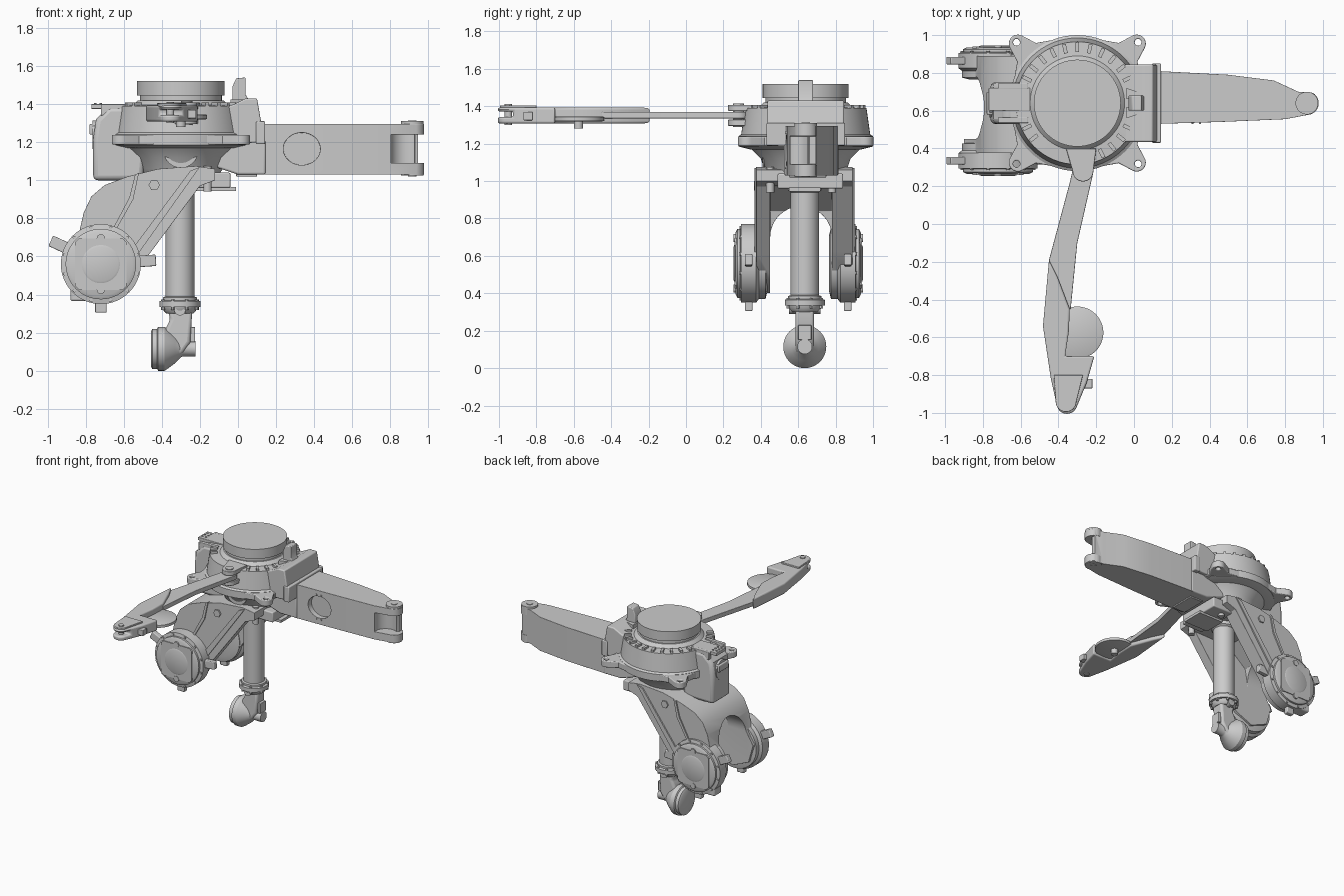
import bpy, bmesh, math
from mathutils import Vector

if "Cube" in bpy.data.objects:
    bpy.data.objects.remove(bpy.data.objects["Cube"])

HX, HY = -0.30, 0.64          # hub axis
MAP = {'x': lambda a, b, t: (t, a, b), 'y': lambda a, b, t: (a, t, b), 'z': lambda a, b, t: (a, b, t)}


def finish(name, bm, bevel=0):
    bmesh.ops.recalc_face_normals(bm, faces=bm.faces)
    me = bpy.data.meshes.new(name)
    bm.to_mesh(me)
    bm.free()
    ob = bpy.data.objects.new(name, me)
    bpy.context.collection.objects.link(ob)
    if bevel:
        m = ob.modifiers.new("bevel", 'BEVEL')
        m.width, m.segments, m.angle_limit = bevel, 3, math.radians(40)
    return ob


def prism(name, pts, axis, t0, t1, bevel=0):
    """Outline extruded along an axis."""
    bm = bmesh.new()
    lo = [bm.verts.new(MAP[axis](a, b, t0)) for a, b in pts]
    hi = [bm.verts.new(MAP[axis](a, b, t1)) for a, b in pts]
    bm.faces.new(lo)
    bm.faces.new(hi)
    n = len(pts)
    for i in range(n):
        bm.faces.new((lo[i], lo[(i + 1) % n], hi[(i + 1) % n], hi[i]))
    return finish(name, bm, bevel)


def box(name, x0, x1, y0, y1, z0, z1, bevel=0):
    return prism(name, [(x0, y0), (x1, y0), (x1, y1), (x0, y1)], 'z', z0, z1, bevel)


def arc(cx, cy, r, a0, a1, n, ry=None):
    return [(cx + r * math.cos(math.radians(a0 + (a1 - a0) * i / n)),
             cy + (ry or r) * math.sin(math.radians(a0 + (a1 - a0) * i / n))) for i in range(n + 1)]


def lathe(name, cx, cy, prof, axis, n=64):
    """Closed (radius, position) profile turned round an axis, capped at both ends."""
    bm = bmesh.new()
    rings = [[bm.verts.new(MAP[axis](a, b, t)) for a, b in arc(cx, cy, r, 0, 360, n)[:-1]] for r, t in prof]
    for p, q in zip(rings, rings[1:]):
        for i in range(n):
            bm.faces.new((p[i], p[(i + 1) % n], q[(i + 1) % n], q[i]))
    bm.faces.new(rings[0])
    bm.faces.new(rings[-1])
    return finish(name, bm)


def cyl(name, cx, cy, r, axis, t0, t1, n=32):
    return lathe(name, cx, cy, [(r, t0), (r, t1)], axis, n)


def cut(ob, cutter):
    m = ob.modifiers.new("cut", 'BOOLEAN')
    m.operation, m.solver, m.object = 'DIFFERENCE', 'EXACT', cutter
    bpy.context.view_layer.objects.active = ob
    while ob.modifiers.find("cut") > 0:
        bpy.ops.object.modifier_move_up(modifier="cut")
    bpy.ops.object.modifier_apply(modifier="cut")
    bpy.data.objects.remove(cutter)


# Hub: flange, flared housing, top disc
lathe("hub_housing", HX, HY, [(.30, 1.17), (.36, 1.185), (.36, 1.24), (.345, 1.25), (.335, 1.32), (.325, 1.39),
                              (.25, 1.395), (.225, 1.42)], 'z')
lathe("top_disc", HX, HY, [(.215, 1.40), (.215, 1.445), (.23, 1.445), (.23, 1.52)], 'z')
for i in range(28):
    a = 2 * math.pi * i / 28
    if abs(math.cos(a)) < .93 and abs(i - 20) > 2:
        tab = box("rim_tab", -.025, .025, -.01, .01, 0, .02)
        tab.location = (HX + .295 * math.cos(a), HY + .295 * math.sin(a), 1.388)
        tab.rotation_euler.z = a

# Flange ears with bolt holes
for a in (45, 135, 225, 315):
    ear = prism("flange_ear", [(.24, -.24), (.31, -.17), (.38, -.07)] + arc(.445, 0, .048, -75, 75, 10)
                + [(.38, .07), (.31, .17), (.24, .24)], 'z', 1.188, 1.238, .006)
    cut(ear, cyl("hole_cutter", .455, 0, .018, 'z', 1.1, 1.3, 20))
    ear.location, ear.rotation_euler.z = (HX, HY, 0), math.radians(a)

# Shoulder block and arm root
prism("shoulder_block", [(-.10, 1.37), (-.02, 1.40), (.04, 1.43), (.10, 1.43), (.14, 1.20), (-.10, 1.19)],
      'y', .435, .845, .008)
prism("arm_root", [(-.20, 1.19), (-.15, 1.08), (.0, 1.03), (.145, 1.03), (.145, 1.21)], 'y', .525, .815, .01)
box("shoulder_flange", .095, .143, .43, .85, 1.19, 1.31, .006)
box("root_plate", -.01, .10, .55, .75, 1.02, 1.065, .004)
prism("top_fin", [(-.03, 1.38), (-.03, 1.49), (-.01, 1.535), (.04, 1.54), (.04, 1.45), (.07, 1.40)], 'y', .60, .68, .006)
for s in (-1, 1):
    prism("fin_rib", [(-.04, .61), (.05, .64), (-.04, .67)], 'z', 1.38, 1.425).location.y = s * .05

# Long tapered arm with forked end
arm = prism("long_arm", [(.12, .53), (.45, .54), (.80, .555)] + arc(.915, .64, .063, -70, 60, 12)
            + [(.87, .70), (.74, .76), (.50, .79), (.12, .81)], 'z', 1.03, 1.295, .008)
cut(arm, prism("oval_cutter", arc(.335, 1.165, .097, 0, 360, 40, .085)[:-1], 'y', .4, .575))
cut(arm, prism("fork_cutter", [(1.1, .4)] + [(1.1, .70), (.93, .655)] + arc(.885, .575, .085, 60, 200, 14) + [(.80, .4)],
               'z', 1.09, 1.24))
cut(arm, box("tip_cutter", .945, 1.1, .5, .8, 1.09, 1.24))
for z0, z1 in ((1.025, 1.085), (1.245, 1.31)):
    cyl("arm_pin_boss", .915, .64, .06, 'z', z0, z1)
    cyl("arm_pin", .915, .64, .022, 'z', z0 - .004, z1 + .004)
for x in (.31, .35):
    for z in (1.07, 1.26):
        cyl("arm_bolt", x, z, .006, 'y', .53, .55, 12)

# Neck under the hub and rear column
lathe("neck", HX, HY, [(.20, 1.03), (.22, 1.06), (.24, 1.12), (.31, 1.19)], 'z')
cyl("cross_trunnion", HX, 1.155, .09, 'y', .41, .86, 40)
prism("rear_column", [(-.76, 1.00), (-.76, 1.22), (-.745, 1.32), (-.68, 1.385), (-.55, 1.39), (-.48, 1.20), (-.5, 1.0)],
      'y', .53, .75, .025)
cyl("rear_cap", HY, 1.24, .075, 'x', -.765, -.6, 40)
box("rear_lug", -.78, -.72, .58, .70, 1.24, 1.295, .006)
box("rear_bracket", -.77, -.55, .60, .72, 1.375, 1.40, .004)
for i in range(6):
    cyl("bracket_bolt", -.75 + .03 * (i % 2), .63 + .03 * (i // 2), .007, 'z', 1.395, 1.405, 12)
for y in (.55, .73):
    box("bracket_side", -.72, -.56, y - .015, y + .015, 1.34, 1.40, .005)

# Curved yoke carrying the two side drums
yoke = prism("yoke", [(-.12, 1.06), (-.22, 1.075), (-.42, 1.06), (-.58, 1.02), (-.70, .975), (-.77, .915), (-.81, .83),
                      (-.84, .70), (-.90, .60), (-.86, .46), (-.72, .40), (-.58, .46), (-.46, .62), (-.20, .97), (-.12, 1.0)],
             'y', .375, .89, .035)
cut(yoke, prism("arch_cutter", [(.45, .2), (.45, .70)] + arc(.615, .70, .165, 180, 0, 16)[1:] + [(.78, .2)], 'x', -1.1, .2))
cut(yoke, prism("inner_cutter", [(-.72, .5), (-.66, .84), (-.5, .97), (0, .98), (0, .5)], 'y', .45, .78))
for y in (.365, .88):
    prism("yoke_rib", [(-.25, 1.05), (-.20, 1.07), (-.52, .62), (-.54, .66)], 'y', y, y + .02)
    prism("yoke_seam", [(-.54, 1.03), (-.52, 1.04), (-.55, .90), (-.64, .74), (-.655, .75), (-.57, .91)], 'y', y + .001, y + .02)
    cyl("yoke_plug", -.44, .975, .03, 'y', y - .002, y + .02, 6)
box("yoke_top_plate", -.22, -.04, .49, .84, .96, 1.04, .008)
box("stop_plate", -.22, -.01, .55, .72, .945, .965)
for y in (.45, .78):
    cyl("yoke_top_bolt", -.16, y, .022, 'z', .94, 1.075, 16)

# Side drums, mirrored front and back
DX, DZ = -.72, .56
for face, s in ((.255, 1), (.945, -1)):
    P = lambda d: face + s * d
    lathe("side_drum", DX, DZ, [(.165, P(.01)), (.185, P(.02)), (.185, P(.035)), (.21, P(.04)), (.21, P(.12)),
                                (.19, P(.135)), (.19, P(.17)), (.15, P(.18))], 'y')
    c = .135
    prism("drum_plate", [(DX + a * c, DZ + b * c) for a, b in
                         ((-1, -.85), (-.85, -1), (.85, -1), (1, -.85), (1, .85), (.85, 1), (-.85, 1), (-1, .85))],
          'y', P(.004), P(.03))
    lathe("drum_hub", DX, DZ, [(.09, P(0)), (.10, P(.004)), (.10, P(.03))], 'y', 40)
    for k in (-1, 1):
        cyl("drum_bolt", DX, DZ + k * .135, .022, 'y', P(.0), P(.03), 16)
    for ang, length in ((155, .29), (4, .29), (270, .255)):
        lug = box("drum_lug", .17, length, -.02, .02, -.03, .03, .006)
        lug.location = (DX, P(.08), DZ)
        lug.rotation_euler.y = -math.radians(ang)
    for i in range(12):
        a = math.radians(30 * i + 15)
        cyl("rim_bolt", DX + .197 * math.cos(a), DZ + .197 * math.sin(a), .009, 'y', P(.03), P(.05), 10)
box("drum_housing", -.88, -.68, .81, .90, .365, .52, .012)

# Vertical tube and wrist
TX, TY = -.305, .635
lathe("vertical_tube", TX, TY, [(.076, .36), (.076, .94), (.09, .95), (.09, 1.06)], 'z', 48)
lathe("tube_flange", TX, TY, [(.07, .30), (.085, .315), (.09, .335), (.107, .335), (.107, .365), (.09, .37), (.09, .385),
                              (.076, .39)], 'z', 48)
for i in range(8):
    a = math.radians(45 * i + 22)
    cyl("flange_bolt", TX + .096 * math.cos(a), TY + .096 * math.sin(a), .01, 'z', .32, .375, 6)
prism("wrist_body", [(-.37, .32), (-.355, .27), (-.385, .21), (-.385, .05), (-.33, .06), (-.285, .10), (-.25, .15), (-.24, .32)],
      'y', .585, .685, .018)
lathe("wrist_disc", TY, .115, [(.09, -.458), (.105, -.45), (.105, -.425), (.115, -.42), (.115, -.385), (.105, -.37),
                               (.075, -.33), (.045, -.30), (.04, -.29), (.04, -.222)], 'x', 48)
box("wrist_bracket", -.25, -.225, .60, .67, .15, .23, .004)
cyl("wrist_port", TX, .32, .03, 'y', .55, .72, 24)

# Front swing arm: hinge, thin bar, thick blade, round pad
cyl("hinge_pin", -.27, .28, .03, 'z', 1.29, 1.415, 24)
for z in (1.295, 1.375):
    prism("hinge_lug", arc(-.27, .28, .055, 180, 360, 16) + [(-.20, .40), (-.36, .40)], 'z', z, z + .033, .004)
prism("thin_bar", [(-.45, -.19), (-.34, .22)] + arc(-.27, .28, .055, 165, -15, 14) + [(-.30, -.10), (-.335, -.45), (-.40, -.45)],
      'z', 1.335, 1.37, .003)
blade = prism("thick_blade", [(-.45, -.19), (-.405, -.28), (-.34, -.45), (-.345, -.57), (-.365, -.70), (-.21, -.70), (-.25, -.84)]
              + arc(-.355, -.95, .055, -20, -160, 10) + [(-.44, -.82), (-.482, -.54)], 'z', 1.308, 1.393, .012)
cut(blade, box("fork_slot_cutter", -.6, 0, -1.1, -.925, 1.342, 1.372))
prism("blade_tip_cap", arc(-.36, -.94, .055, 0, -180, 12) + [(-.425, -.80), (-.27, -.80)], 'z', 1.385, 1.405, .004)
lathe("round_pad", -.30, -.575, [(.12, 1.318), (.138, 1.322), (.138, 1.342), (.13, 1.346)], 'z', 48)
cyl("pad_knob", -.30, -.575, .025, 'z', 1.28, 1.33, 20)
box("blade_tab", -.29, -.22, -.87, -.82, 1.325, 1.37, .004)
cyl("tip_pin", -.355, -.95, .02, 'z', 1.30, 1.412, 20)

# Smooth shading with sharp edges kept
bpy.ops.object.select_all(action='SELECT')
bpy.context.view_layer.objects.active = bpy.data.objects["hub_housing"]
bpy.ops.object.shade_smooth_by_angle(angle=math.radians(32))
